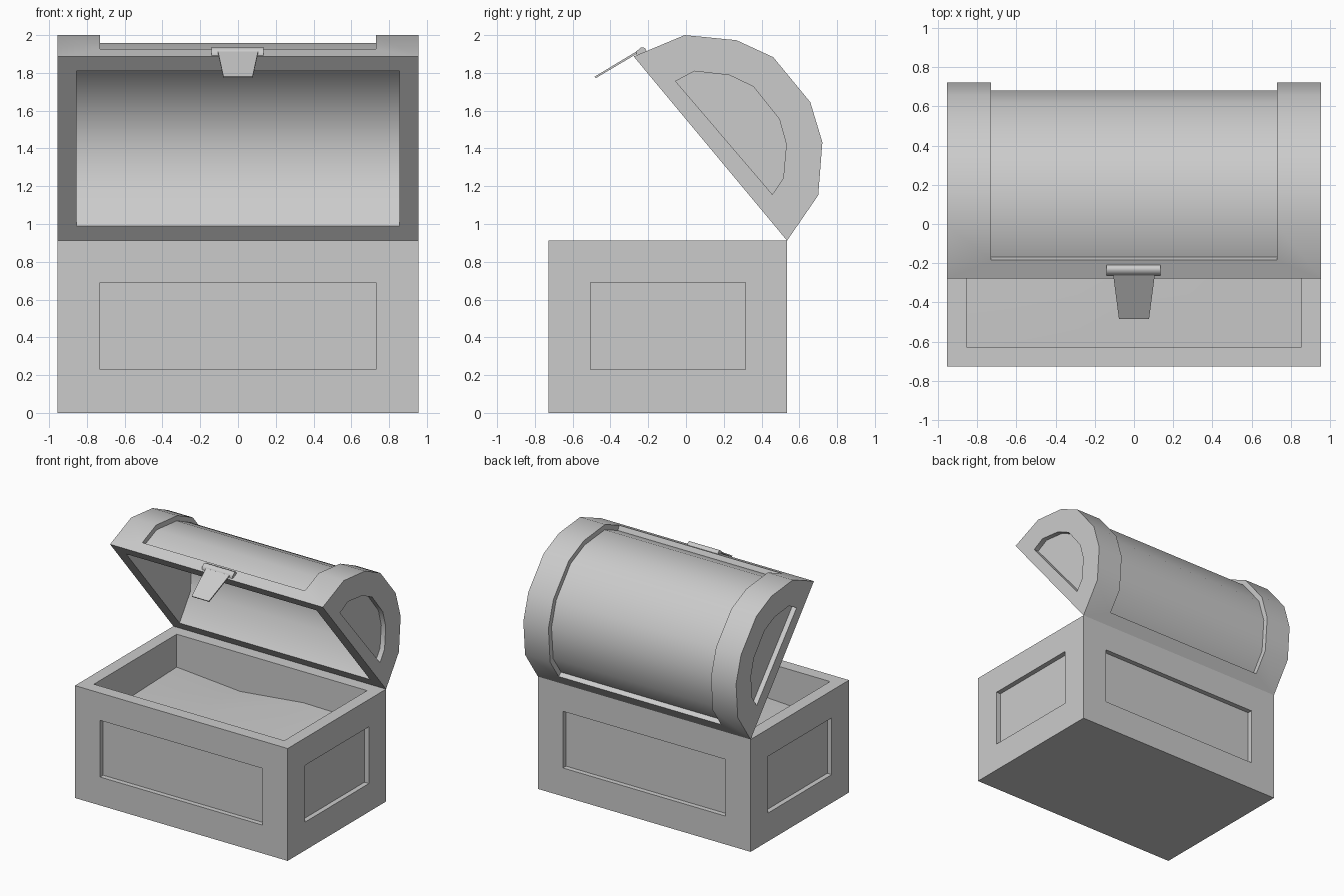
import bpy
import bmesh
from math import radians
from mathutils import Vector

cube = bpy.data.objects.get("Cube")
if cube:
    bpy.data.objects.remove(cube, do_unlink=True)

grey = bpy.data.materials.new("plain grey")
grey.use_nodes = True
COLOUR = (0.6, 0.6, 0.6, 1)
grey.diffuse_color = COLOUR
grey.node_tree.nodes["Principled BSDF"].inputs["Base Color"].default_value = COLOUR


def make(name, bm):
    """Turn a bmesh into a named object with the shared material."""
    mesh = bpy.data.meshes.new(name)
    bmesh.ops.recalc_face_normals(bm, faces=bm.faces[:])
    bm.to_mesh(mesh)
    bm.free()
    mesh.materials.append(grey)
    obj = bpy.data.objects.new(name, mesh)
    bpy.context.collection.objects.link(obj)
    return obj


def prism(name, profile, x0, x1):
    """Extrude a (y, z) outline along x."""
    bm = bmesh.new()
    face = bm.faces.new([bm.verts.new((x0, p[0], p[1])) for p in profile])
    out = bmesh.ops.extrude_face_region(bm, geom=[face])
    verts = [g for g in out["geom"] if isinstance(g, bmesh.types.BMVert)]
    bmesh.ops.translate(bm, verts=verts, vec=(x1 - x0, 0, 0))
    return make(name, bm)


def box(name, x0, x1, y0, y1, z0, z1):
    return prism(name, [(y0, z0), (y1, z0), (y1, z1), (y0, z1)], x0, x1)


def carve(target, cutters):
    """Subtract each cutter and discard it."""
    bpy.context.view_layer.objects.active = target
    for cutter in cutters:
        mod = target.modifiers.new("carve", "BOOLEAN")
        mod.operation = "DIFFERENCE"
        mod.solver = "EXACT"
        mod.object = cutter
        bpy.ops.object.modifier_apply(modifier=mod.name)
        bpy.data.objects.remove(cutter, do_unlink=True)


def smooth(obj, angle=35):
    bpy.ops.object.select_all(action="DESELECT")
    obj.select_set(True)
    bpy.context.view_layer.objects.active = obj
    bpy.ops.object.shade_smooth_by_angle(angle=radians(angle))


def offset(line, d):
    """Shift an open polyline sideways by d with mitred corners."""
    result = []
    for i, p in enumerate(line):
        normals = []
        for a, b in ((i - 1, i), (i, i + 1)):
            if a >= 0 and b < len(line):
                t = (line[b] - line[a]).normalized()
                normals.append(Vector((t.y, -t.x)))
        n = sum(normals, Vector((0, 0))).normalized()
        result.append(p + n * d / n.dot(normals[0]))
    return result


HALF, FRONT, BACK, TOP = 0.955, -0.727, 0.535, 0.912
WALL, SUNK = 0.1, 0.04
PANEL_X, PANEL_Z = 0.73, (0.23, 0.69)

# Chest body: open box with a sunken panel on each of its four sides
body = box("chest_body", -HALF, HALF, FRONT, BACK, 0, TOP)
cutters = [box("cavity", WALL - HALF, HALF - WALL, FRONT + WALL, BACK - WALL, 0.4, TOP + 1)]
for y in (FRONT, BACK):
    cutters.append(box("panel", -PANEL_X, PANEL_X, y - SUNK, y + SUNK, *PANEL_Z))
for x in (-HALF, HALF):
    cutters.append(box("panel", x - SUNK, x + SUNK, -0.505, 0.315, *PANEL_Z))
carve(body, cutters)

# Uneven filling inside the chest, rows running from front to back
heights = [(0.60, 0.63, 0.61, 0.60), (0.63, 0.66, 0.63, 0.62), (0.645, 0.60, 0.66, 0.65)]
bm = bmesh.new()
rows = []
for j, row in enumerate(heights):
    y = FRONT + WALL + j * (BACK - FRONT - 2 * WALL) / 2
    rows.append([bm.verts.new(((HALF - WALL) * (2 * i / 3 - 1), y, z)) for i, z in enumerate(row)])
for low, high in zip(rows, rows[1:]):
    for i in range(3):
        bm.faces.new((low[i], low[i + 1], high[i + 1], high[i]))
smooth(make("chest_filling", bm), 60)

# Lid: faceted arch, tipped open on the rear edge of the body
arch = [Vector(p) for p in (
    (BACK, TOP), (0.70, 1.152), (0.722, 1.433), (0.658, 1.645),
    (0.462, 1.883), (0.267, 1.973), (-0.007, 2.0), (-0.277, 1.887))]
lid = prism("lid", arch, -HALF, HALF)

# Hollow underside, pushed slightly through the opening
middle = (arch[0] + arch[-1]) / 2
hollow = [middle + (p - middle) * 0.843 for p in arch]
edge = (arch[-1] - arch[0]).normalized()
outward = Vector((-edge.y, edge.x)) * 0.05
hollow = [hollow[0] + outward] + hollow + [hollow[-1] + outward]
cutters = [prism("hollow", hollow, WALL - HALF, HALF - WALL)]

# Sunken band across the curved top
band = list(arch)
band[0] = arch[0] + (arch[1] - arch[0]).normalized() * WALL
band[-1] = arch[-1] + (arch[-2] - arch[-1]).normalized() * WALL
outline = offset(band, 0.05) + offset(band, -SUNK)[::-1]
cutters.append(prism("band", outline, -PANEL_X, PANEL_X))

# Sunken panels on the lid ends
end_panel = [(0.457, 1.157), (0.515, 1.242), (0.531, 1.422), (0.494, 1.555),
             (0.357, 1.727), (0.23, 1.788), (0.045, 1.809), (-0.055, 1.756)]
for x in (-HALF, HALF):
    cutters.append(prism("end_panel", end_panel, x - SUNK, x + SUNK))
carve(lid, cutters)
smooth(lid)

# Latch: pivot bar on the lid lip and a tapered hanging plate
bar = prism("latch_bar", [(-0.262, 1.892), (-0.262, 1.915), (-0.236, 1.936),
                          (-0.218, 1.932), (-0.208, 1.915)], -0.14, 0.135)
smooth(bar, 60)
plate = prism("latch_plate", [(-0.225, 1.922), (-0.478, 1.772), (-0.484, 1.78), (-0.231, 1.932)],
              -0.11, 0.11)
for v in plate.data.vertices:
    if v.co.y < -0.4:
        v.co.x *= 0.7
